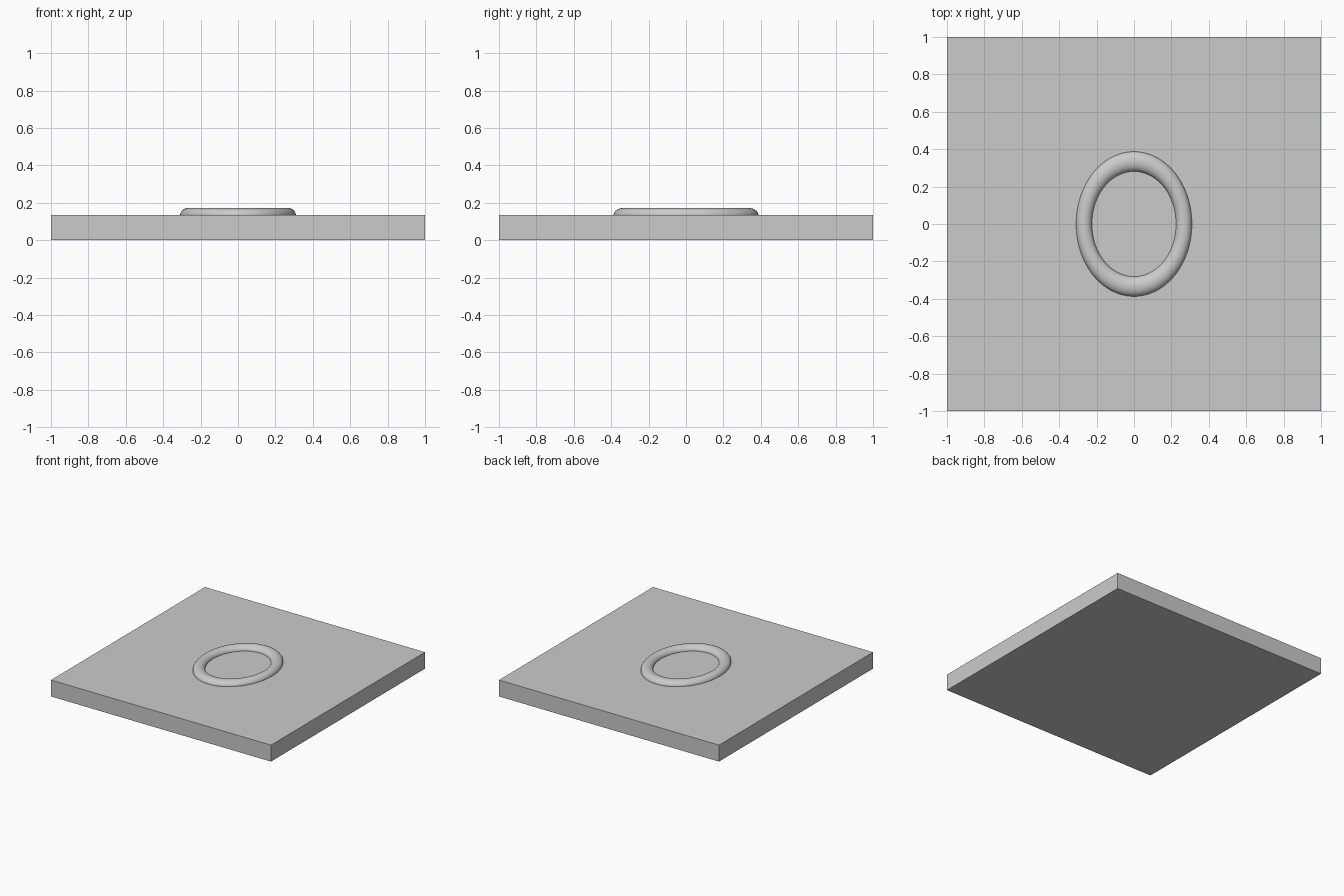
import bpy
import bmesh
from math import cos, sin, tau
from mathutils import Vector

cube = bpy.data.objects.get("Cube")
if cube:
    bpy.data.objects.remove(cube, do_unlink=True)

GREY = (0.6, 0.6, 0.6, 1)
grey = bpy.data.materials.new("light grey")
grey.use_nodes = True
grey.diffuse_color = GREY
grey.node_tree.nodes["Principled BSDF"].inputs["Base Color"].default_value = GREY

SLAB_TOP = 0.135


def add_object(name, bm):
    mesh = bpy.data.meshes.new(name)
    bm.normal_update()
    bm.to_mesh(mesh)
    bm.free()
    mesh.materials.append(grey)
    obj = bpy.data.objects.new(name, mesh)
    bpy.context.collection.objects.link(obj)
    return obj


# Square base slab
bm = bmesh.new()
bmesh.ops.create_cube(bm, size=1)
bmesh.ops.scale(bm, vec=(2, 2, SLAB_TOP), verts=bm.verts)
bmesh.ops.translate(bm, vec=(0, 0, SLAB_TOP / 2), verts=bm.verts)
add_object("base_slab", bm)

# Oval ring, half sunk into the slab: a torus narrowed along x
MAJOR, MINOR, HEIGHT = 0.334, 0.053, 0.037
AROUND, SECTION = 96, 24
bm = bmesh.new()
rings = []
for i in range(AROUND):
    a = tau * i / AROUND
    ring = []
    for j in range(SECTION):
        b = tau * j / SECTION
        r = MAJOR + MINOR * cos(b)
        ring.append(bm.verts.new(Vector((0.8 * r * cos(a), r * sin(a),
                                         SLAB_TOP + HEIGHT * sin(b)))))
    rings.append(ring)
for i in range(AROUND):
    here, ahead = rings[i], rings[(i + 1) % AROUND]
    for j in range(SECTION):
        k = (j + 1) % SECTION
        face = bm.faces.new((here[j], ahead[j], ahead[k], here[k]))
        face.smooth = True
add_object("oval_ring", bm)
